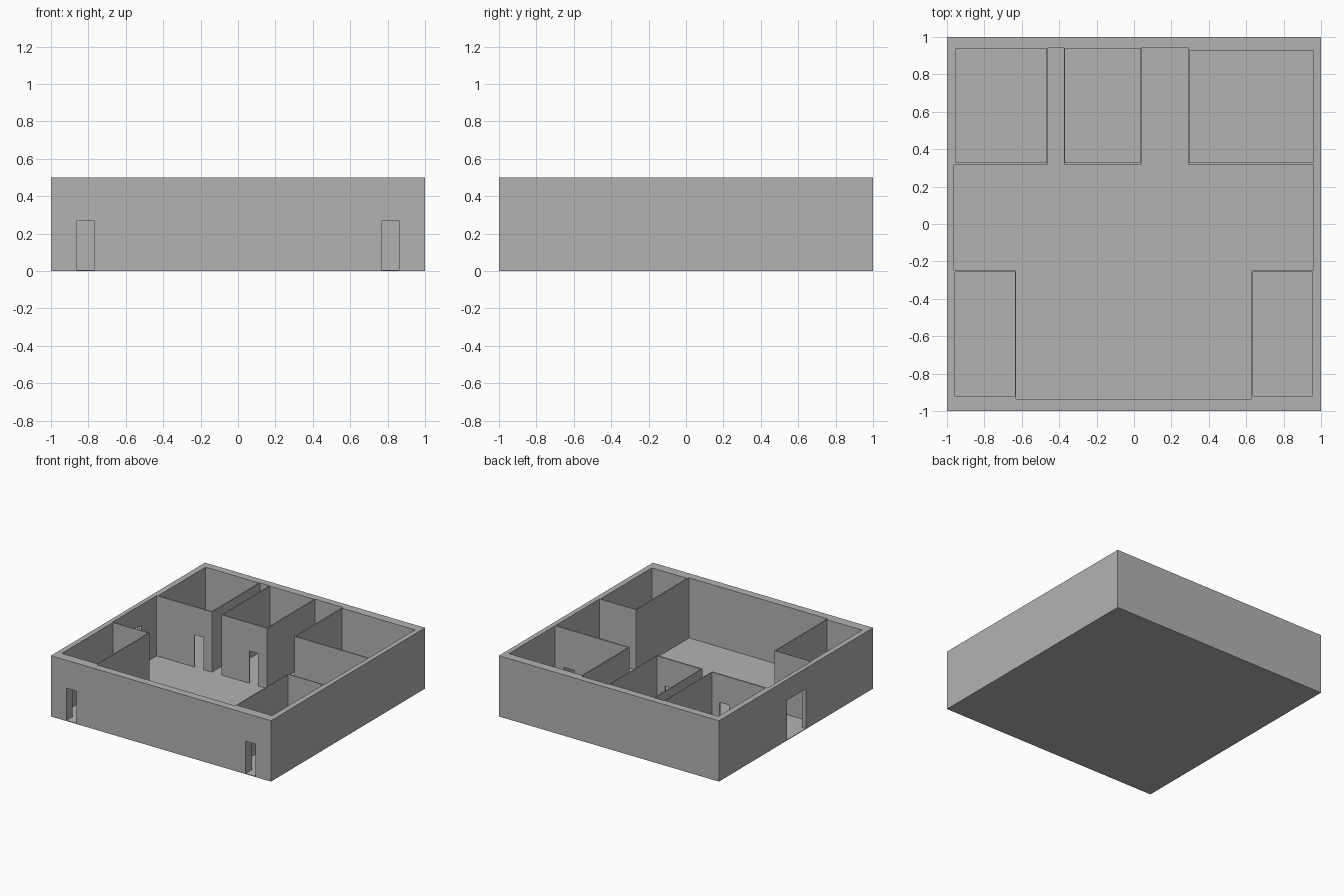
import bpy

# Remove the default cube
cube = bpy.data.objects.get("Cube")
if cube:
    bpy.data.objects.remove(cube, do_unlink=True)

grey = bpy.data.materials.new("plain_grey")
grey.use_nodes = True
COLOUR = (0.45, 0.45, 0.45, 1)
grey.diffuse_color = COLOUR
grey.node_tree.nodes["Principled BSDF"].inputs["Base Color"].default_value = COLOUR

FLOOR, TOP = 0.005, 0.5


def box(name, x0, x1, y0, y1, z0, z1):
    """Axis-aligned box between two corners."""
    verts = [(x, y, z) for x in (x0, x1) for y in (y0, y1) for z in (z0, z1)]
    faces = [(0, 1, 3, 2), (4, 6, 7, 5), (0, 4, 5, 1),
             (2, 3, 7, 6), (0, 2, 6, 4), (1, 5, 7, 3)]
    mesh = bpy.data.meshes.new(name)
    mesh.from_pydata(verts, [], faces)
    mesh.materials.append(grey)
    obj = bpy.data.objects.new(name, mesh)
    bpy.context.scene.collection.objects.link(obj)
    return obj


def cut(target, x0, x1, y0, y1, top):
    """Cut a box-shaped space out of the target, right through its base."""
    cutter = box("cutter", x0, x1, y0, y1, -0.1, top)
    cutter.hide_render = True
    mod = target.modifiers.new("cut", "BOOLEAN")
    mod.operation = "DIFFERENCE"
    mod.solver = "EXACT"
    mod.object = cutter
    bpy.context.view_layer.update()
    graph = bpy.context.evaluated_depsgraph_get()
    mesh = bpy.data.meshes.new_from_object(target.evaluated_get(graph))
    target.modifiers.clear()
    target.data = mesh
    bpy.data.objects.remove(cutter, do_unlink=True)


# Floor slab and the solid block the rooms are cut from
box("floor", -1, 1, -1, 1, 0, FLOOR)
walls = box("walls", -1, 1, -1, 1, FLOOR, TOP)

# Open rooms: x range, y range
rooms = [
    (-0.963, 0.96, -0.249, 0.318),    # hall
    (-0.63, 0.628, -0.936, -0.1),     # main room
    (-0.46, -0.374, 0.1, 0.944),      # narrow passage
    (0.041, 0.289, 0.1, 0.944),       # wide passage
    (-0.952, -0.468, 0.329, 0.938),   # back rooms
    (-0.368, 0.034, 0.329, 0.938),
    (0.297, 0.96, 0.329, 0.928),
    (-0.957, -0.636, -0.92, -0.256),  # front rooms
    (0.635, 0.955, -0.92, -0.256),
]
for room in rooms:
    cut(walls, *room, TOP + 0.1)

# Doorways: x range, y range, height
doors = [
    (-0.86, -0.77, -1.1, -0.85, 0.27),   # front doors
    (0.77, 0.86, -1.1, -0.85, 0.27),
    (-1.1, -0.9, -0.13, 0.12, 0.33),     # side entrance
    (-0.62, -0.535, 0.25, 0.4, 0.27),    # back room doors
    (-0.12, -0.04, 0.25, 0.4, 0.27),
    (0.79, 0.88, 0.25, 0.4, 0.18),
]
for door in doors:
    cut(walls, *door)
walls.data.name = "walls"
